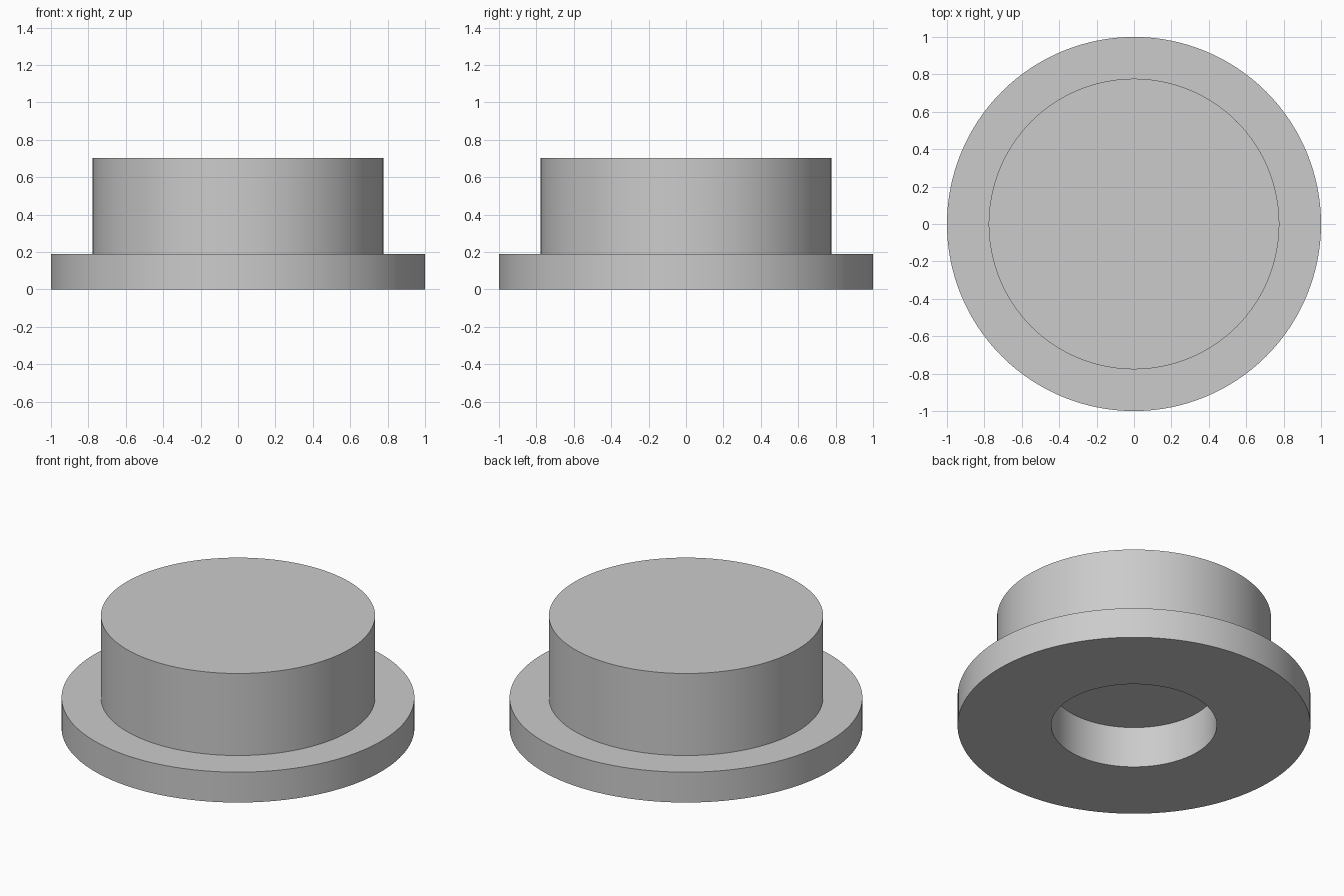
import bpy
import bmesh
import math

cube = bpy.data.objects.get("Cube")
if cube:
    bpy.data.objects.remove(cube, do_unlink=True)

SEGMENTS = 128

# Plain grey finish
grey = bpy.data.materials.new("plain_grey")
grey.use_nodes = True
colour = (0.6, 0.6, 0.6, 1.0)
grey.diffuse_color = colour
grey.node_tree.nodes["Principled BSDF"].inputs["Base Color"].default_value = colour


def turned_part(name, profile):
    """Revolve a radius/height profile about z, ending on the axis at both ends."""
    bm = bmesh.new()
    verts = [bm.verts.new((r, 0, z)) for r, z in profile]
    edges = [bm.edges.new(pair) for pair in zip(verts, verts[1:])]
    bmesh.ops.spin(bm, geom=verts + edges, cent=(0, 0, 0), axis=(0, 0, 1),
                   angle=math.tau, steps=SEGMENTS, use_duplicate=False)
    bmesh.ops.remove_doubles(bm, verts=bm.verts, dist=0.0001)
    bmesh.ops.recalc_face_normals(bm, faces=bm.faces)
    mesh = bpy.data.meshes.new(name)
    bm.to_mesh(mesh)
    bm.free()
    mesh.materials.append(grey)
    obj = bpy.data.objects.new(name, mesh)
    bpy.context.collection.objects.link(obj)
    bpy.ops.object.select_all(action="DESELECT")
    obj.select_set(True)
    bpy.context.view_layer.objects.active = obj
    bpy.ops.object.shade_smooth_by_angle(angle=math.radians(30))
    return obj


# Flanged plug: blind bore, wide flange, raised boss
BORE_RADIUS, BORE_DEPTH = 0.469, 0.257
FLANGE_RADIUS, FLANGE_TOP = 1.0, 0.19
BOSS_RADIUS, BOSS_TOP = 0.777, 0.703

turned_part("flanged_plug", [
    (0, BORE_DEPTH), (BORE_RADIUS, BORE_DEPTH), (BORE_RADIUS, 0),
    (FLANGE_RADIUS, 0), (FLANGE_RADIUS, FLANGE_TOP),
    (BOSS_RADIUS, FLANGE_TOP), (BOSS_RADIUS, BOSS_TOP), (0, BOSS_TOP),
])
